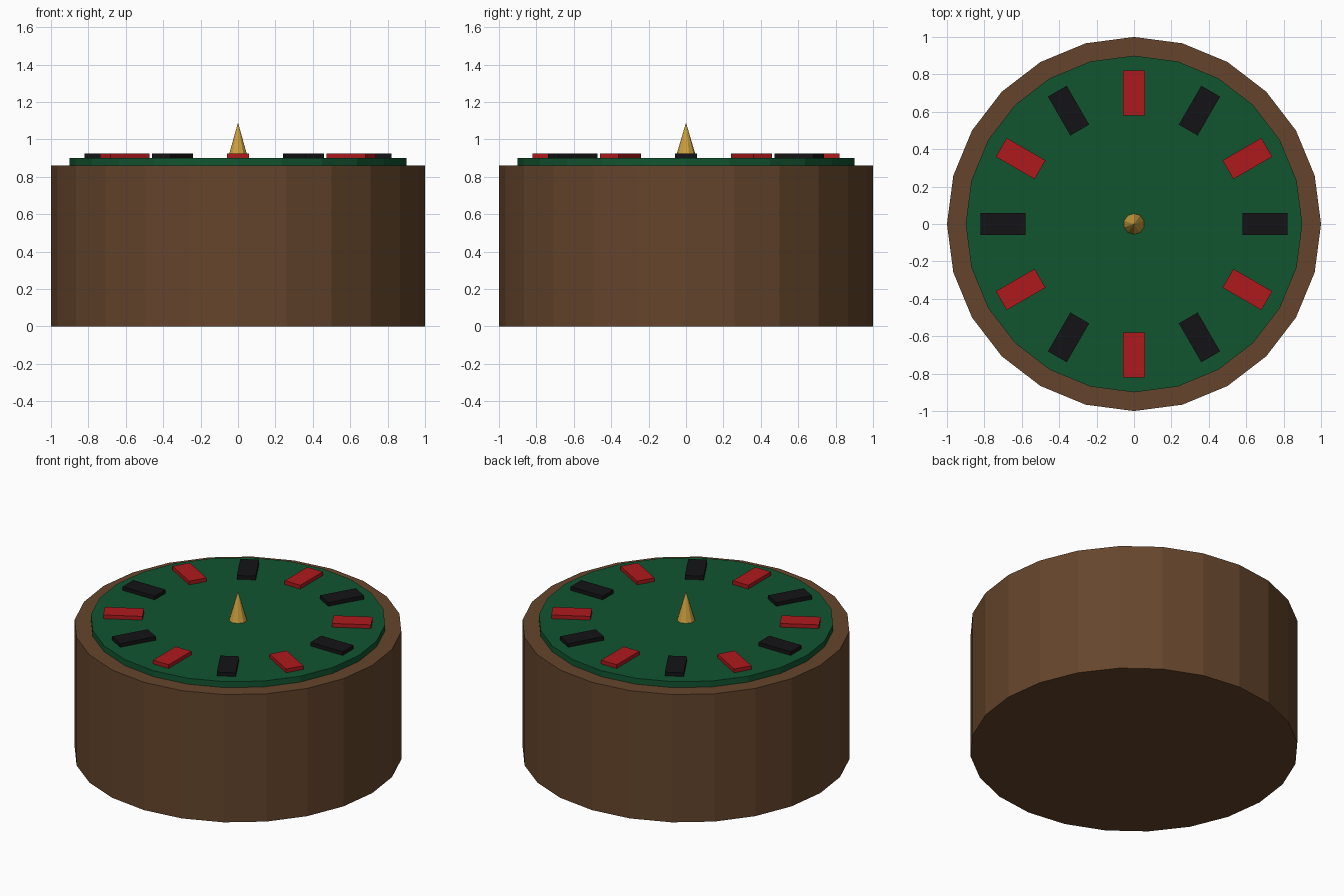
import bpy
from math import pi, cos, sin

if "Cube" in bpy.data.objects:
    bpy.data.objects.remove(bpy.data.objects["Cube"])


def material(name, rgb):
    m = bpy.data.materials.new(name)
    m.diffuse_color = (*rgb, 1)
    m.use_nodes = True
    m.node_tree.nodes["Principled BSDF"].inputs["Base Color"].default_value = m.diffuse_color
    return m


WOOD = material("wood", (0.13, 0.06, 0.025))
FELT = material("felt", (0.006, 0.09, 0.03))
RED = material("red", (0.42, 0.01, 0.012))
BLACK = material("black", (0.007, 0.007, 0.008))
BRASS = material("brass", (0.6, 0.35, 0.05))


def finish(name, mat):
    ob = bpy.context.object
    ob.name = ob.data.name = name
    ob.data.materials.append(mat)
    return ob


def tapered(name, sides, r1, r2, z0, z1, mat):
    bpy.ops.mesh.primitive_cone_add(vertices=sides, radius1=r1, radius2=r2,
                                    depth=z1 - z0, location=(0, 0, (z0 + z1) / 2))
    return finish(name, mat)


# Wooden drum, felt disc and central spike
tapered("drum_base", 24, 1.0, 1.0, 0, 0.86, WOOD)
tapered("felt_top", 24, 0.9, 0.9, 0.86, 0.90, FELT)
tapered("center_spike", 10, 0.056, 0, 0.90, 1.09, BRASS)

# Ring of alternating black and red markers
for i in range(12):
    a = i * pi / 6
    bpy.ops.mesh.primitive_cube_add(size=1, location=(0.7 * cos(a), 0.7 * sin(a), 0.912),
                                    rotation=(0, 0, a))
    ob = finish(f"marker_{i + 1}", RED if i % 2 else BLACK)
    ob.scale = (0.24, 0.116, 0.026)
